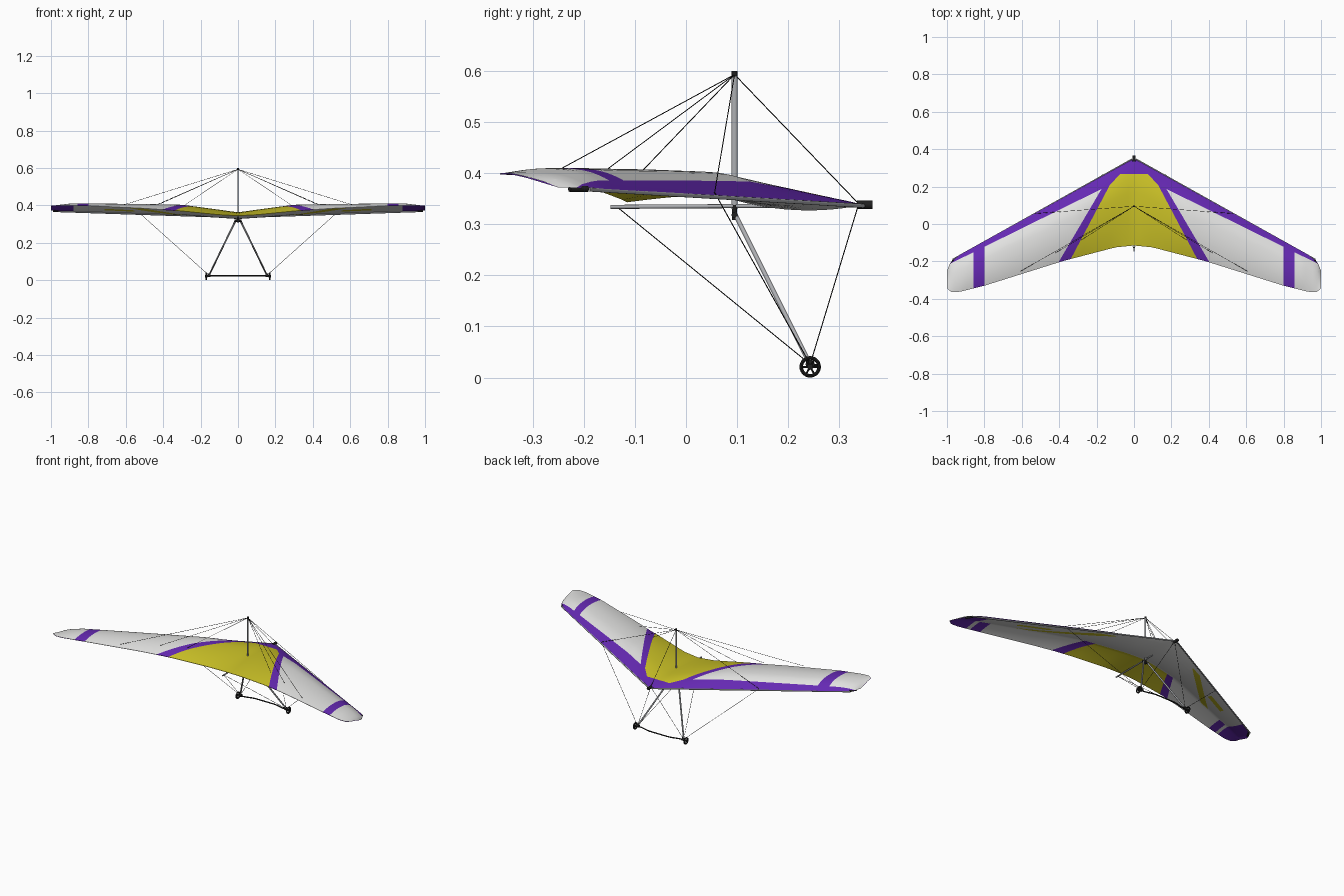
import bpy, bmesh, math
from mathutils import Vector as V

if "Cube" in bpy.data.objects:
    bpy.data.objects.remove(bpy.data.objects["Cube"])


def mat(name, r, g, b):
    m = bpy.data.materials.new(name)
    m.diffuse_color = (r, g, b, 1)
    m.use_nodes = True
    m.node_tree.nodes["Principled BSDF"].inputs["Base Color"].default_value = m.diffuse_color
    return m


WHITE = mat("sail white", .76, .76, .75)
YELLOW = mat("sail yellow", .60, .54, .02)
PURPLE = mat("sail purple", .13, .022, .45)
BLACK = mat("black", .014, .014, .014)
METAL = mat("tube metal", .42, .43, .45)


def finish(name, bm, mats):
    me = bpy.data.meshes.new(name)
    bm.to_mesh(me)
    bm.free()
    ob = bpy.data.objects.new(name, me)
    bpy.context.collection.objects.link(ob)
    for m in mats:
        me.materials.append(m)
    bpy.ops.object.select_all(action='DESELECT')
    ob.select_set(True)
    bpy.context.view_layer.objects.active = ob
    bpy.ops.object.shade_smooth_by_angle(angle=math.radians(40))
    return ob


def lerp_table(x, pts):
    for (a, fa), (b, fb) in zip(pts, pts[1:]):
        if x <= b:
            return fa + (fb - fa) * (x - a) / (b - a)
    return pts[-1][1]


# ---- sail: lofted half wing, cut along the paint lines, mirrored ----
LE = [(0, .347), (.04, .330), (.93, -.164), (.965, -.19), (.985, -.212), (1, -.25)]
TE = [(0, -.115), (.1, -.125), (.38, -.198), (.8, -.33), (.93, -.362), (.975, -.364), (1, -.345)]
TEZ = [(0, .345), (.1, .35), (.3, .37), (.5, .384), (.8, .398), (1, .4)]
BUMP = [(0, .022), (.1, .032), (.3, .046), (.6, .036), (.9, .026), (.97, .014), (1, .003)]
BELLY = [(0, .02), (.15, .02), (.4, .008), (.9, .004), (1, 0)]
NV, HEM = 24, 15 / 24


def top_z(x, v):
    p = .38
    c = (2*p*v - v*v) / p**2 if v < p else (1 - 2*p + 2*p*v - v*v) / (1 - p)**2
    z0 = .338 + .034 * x
    return z0 + (lerp_table(x, TEZ) - z0) * v + lerp_table(x, BUMP) * c


def low_z(x, v):
    if v >= HEM:
        return top_z(x, v) - .002
    t = v / HEM
    a, b = top_z(x, 0), top_z(x, HEM) - .002
    return a + (b - a) * t - lerp_table(x, BELLY) * 4 * t * (1 - t)


def chord_v(x, y):
    a, b = lerp_table(x, LE), lerp_table(x, TE)
    return (a - y) / (a - b)


bm = bmesh.new()
rings = []
for i in range(49):
    x = 1 - (1 - i / 48) ** 1.5
    a, b = lerp_table(x, LE), lerp_table(x, TE)
    vs = [k / NV for k in range(NV + 1)]
    ring = [bm.verts.new((x, a + (b - a) * v, top_z(x, v))) for v in vs]
    ring += [bm.verts.new((x, a + (b - a) * v, low_z(x, v))) for v in reversed(vs[1:])]
    rings.append(ring)
n = len(rings[0])
lower = bm.faces.layers.int.new("lower")
for r, s in zip(rings, rings[1:]):
    for k in range(n):
        f = bm.faces.new((r[k], r[(k+1) % n], s[(k+1) % n], s[k]))
        f[lower] = int(k >= NV)
DIAG_OUT = ((.166, .2), (.395, -.19))
DIAG_IN = ((.13, .207), (.345, -.2))
BAND = ((.18, .184), (.8, -.122))
FRONT = ((.075, .267), (.13, .207))
STRIPE_A = ((.30, .135), (.57, -.13))
STRIPE_B = ((.345, .135), (.615, -.13))
PATCH_A = ((.57, -.025), (.72, -.108))
PATCH_B = ((.57, -.055), (.72, -.138))
CUTS = [DIAG_OUT, DIAG_IN, BAND, FRONT, STRIPE_A, STRIPE_B, PATCH_A, PATCH_B,
        ((0, .267), (1, .267)), ((0, .2), (1, .2)), ((.8, 0), (.8, 1)),
        ((.857, 0), (.857, 1)), ((.88, 0), (.88, 1)), ((.715, 0), (.715, 1))]
for (ax, ay), (bx, by) in CUTS:
    bmesh.ops.bisect_plane(bm, geom=bm.verts[:] + bm.edges[:] + bm.faces[:], dist=1e-6,
                           plane_co=(ax, ay, 0), plane_no=(by - ay, ax - bx, 0))


def outside(line, x, y):
    (ax, ay), (bx, by) = line
    return (bx - ax) * (y - ay) - (by - ay) * (x - ax) > 0


def paint(x, y):
    if outside(BAND, x, y) and x > .16 or .8 < x < .857:
        return 2
    if outside(DIAG_OUT, x, y) and y < .2:
        return 0
    if outside(DIAG_IN, x, y) or outside(FRONT, x, y) or y > .267:
        return 2
    return 1


for f in bm.faces:
    c = f.calc_center_median()
    v = chord_v(c.x, c.y)
    f.material_index = paint(c.x, c.y)
    if f[lower]:
        if c.x > .88:
            f.material_index = 2
        elif v < HEM:
            stripe = outside(STRIPE_A, c.x, c.y) and not outside(STRIPE_B, c.x, c.y)
            patch = (outside(PATCH_B, c.x, c.y) and not outside(PATCH_A, c.x, c.y)
                     and .55 < c.x < .715)
            f.material_index = int((stripe or patch) and v > .1)
bmesh.ops.recalc_face_normals(bm, faces=bm.faces[:])
if sum(f.normal.z for f in bm.faces if not f[lower]) < 0:
    bmesh.ops.reverse_faces(bm, faces=bm.faces[:])
sail = finish("sail", bm, [WHITE, YELLOW, PURPLE])
sail.modifiers.new("mirror", 'MIRROR')


# ---- tubes and wires ----
def add_rod(bm, a, b, r, sides=10, flat=1.0):
    a, b = V(a), V(b)
    d = b - a
    m = d.to_track_quat('Z', 'Y').to_matrix().to_4x4()
    m.translation = (a + b) / 2
    res = bmesh.ops.create_cone(bm, cap_ends=True, segments=sides, radius1=r, radius2=r,
                                depth=d.length)
    for v in res['verts']:
        v.co.x *= flat
        v.co = m @ v.co


def rods(name, segs, r, m, sides=10, flat=1.0):
    bm = bmesh.new()
    for a, b in segs:
        add_rod(bm, a, b, r, sides, flat)
    return finish(name, bm, [m])


def both(a, b):
    return [((s * a[0], *a[1:]), (s * b[0], *b[1:])) for s in (1, -1)]


TOP, NOSE, TAIL = (0, .095, .593), (0, .338, .34), (0, -.135, .334)
CORNER, SIDE = (.155, .243, .026), (.53, .056, .362)
rods("keel", [((0, -.148, .334), (0, .35, .337))], .004, METAL)
rods("kingpost", [((0, .095, .33), TOP)], .0055, METAL, 12, .6)
rods("leading_edge_tubes", both((.01, .347, .336), (.97, -.19, .368)), .004, METAL)
rods("downtubes", both((.012, .095, .322), CORNER), .0045, METAL)
rods("nose_cap", [((0, .335, .338), (0, .365, .338))], .0085, BLACK, 12)
rods("tip_caps", both((.965, -.192, .369), (.985, -.228, .369)), .0055, BLACK)
rods("kingpost_cap", [((0, .095, .589), (0, .095, .6))], .0055, BLACK)
rods("keel_bracket", [((0, .095, .308), (0, .095, .338))], .005, BLACK)
rods("apex_bar", [((-.02, .095, .318), (.02, .095, .318))], .006, BLACK)

wires = [(TOP, NOSE)]
for end in (SIDE, (.61, -.255, .403), (.42, -.155, .407), (.28, -.085, .405)):
    wires += both(TOP, end)
for end in (SIDE, NOSE, TAIL):
    wires += both(CORNER, end)
rods("rigging_wires", wires, .001, BLACK, 6)

# ---- control bar, bowed forward between the wheels ----
bar = []
for i in range(17):
    x = -.172 + .344 * i / 16
    t = min(1, max(0, (.14 - abs(x)) / .08))
    bar.append((x, .243 + .016 * t * t * (3 - 2 * t), .023))
rods("control_bar", list(zip(bar, bar[1:])), .0035, BLACK)
rods("bar_corner_fittings", both((.146, .243, .026), (.162, .243, .026)), .009, BLACK, 12)

# ---- wheels: tyre ring, hub and spokes ----
for side, s in (("right", 1), ("left", -1)):
    bm = bmesh.new()
    c = V((s * .17, .243, .021))
    M, N, R, r = 28, 8, .0175, .0035
    g = [[bm.verts.new(c + V((r * math.sin(q) * 1.3, (R + r * math.cos(q)) * math.cos(p),
                              (R + r * math.cos(q)) * math.sin(p))))
          for q in (math.tau * j / N for j in range(N))]
         for p in (math.tau * i / M for i in range(M))]
    for i in range(M):
        for j in range(N):
            k, l = (i + 1) % M, (j + 1) % N
            bm.faces.new((g[i][j], g[k][j], g[k][l], g[i][l]))
    add_rod(bm, c - V((.006, 0, 0)), c + V((.006, 0, 0)), .006, 12)
    for i in range(6):
        p = math.tau * i / 6
        add_rod(bm, c, c + V((0, math.cos(p), math.sin(p))) * R, .0018, 6)
    bmesh.ops.recalc_face_normals(bm, faces=bm.faces[:])
    finish("wheel_" + side, bm, [BLACK])
